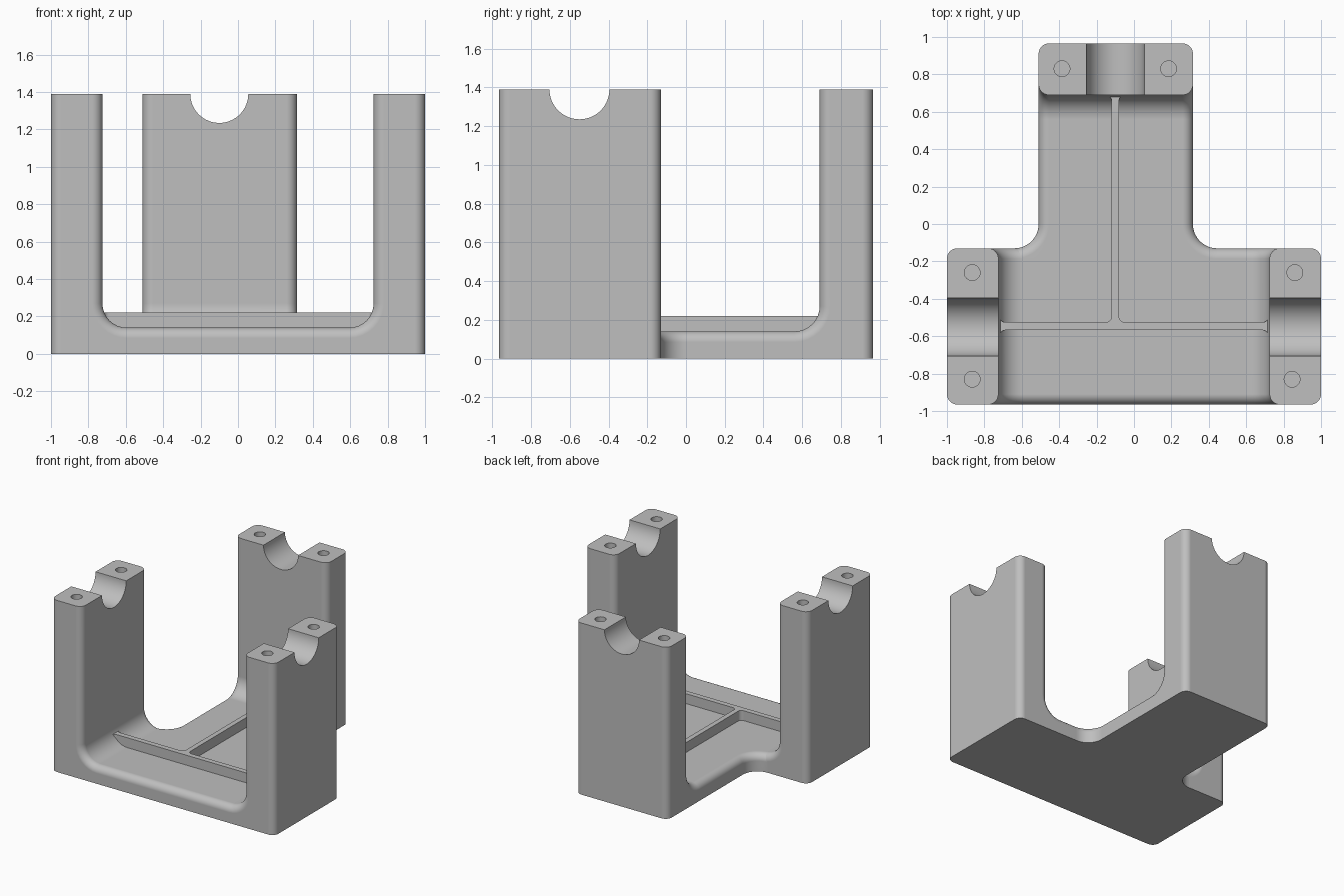
import bpy, bmesh
from math import sin, cos, pi, radians
from mathutils import Matrix

cube = bpy.data.objects.get("Cube")
if cube:
    bpy.data.objects.remove(cube)

TOP, FLOOR, RIB = 1.39, 0.14, 0.22      # heights
ROUND, COVE = 0.055, 0.13               # edge round and inner corner radius
STEPS = 8

metal = bpy.data.materials.new("cast grey")
metal.use_nodes = True
GREY = (0.52, 0.52, 0.52, 1)
metal.diffuse_color = GREY
metal.node_tree.nodes["Principled BSDF"].inputs["Base Color"].default_value = GREY


def make_object(name, bm):
    bmesh.ops.recalc_face_normals(bm, faces=bm.faces)
    mesh = bpy.data.meshes.new(name)
    bm.to_mesh(mesh)
    bm.free()
    mesh.materials.append(metal)
    obj = bpy.data.objects.new(name, mesh)
    bpy.context.collection.objects.link(obj)
    return obj


def loft(name, rings):
    """Skin closed rings of equal length and cap both ends."""
    bm = bmesh.new()
    rows = [[bm.verts.new(p) for p in ring] for ring in rings]
    n = len(rows[0])
    for a, b in zip(rows, rows[1:]):
        for i in range(n):
            j = (i + 1) % n
            bm.faces.new((a[i], a[j], b[j], b[i]))
    bm.faces.new(rows[0])
    bm.faces.new(rows[-1])
    return make_object(name, bm)


def post_profile(outer, inner, d):
    """Post outline with its cove down to the floor, shrunk by d."""
    pts = [(outer - d, 0), (outer - d, TOP), (inner + d, TOP)]
    for k in range(STEPS + 1):
        a = pi / 2 * k / STEPS
        pts.append((inner - COVE + (COVE + d) * cos(a),
                    FLOOR + COVE - (COVE + d) * sin(a)))
    return pts


def rounded_stations(lo, hi):
    """Positions and insets that round both ends of a loft."""
    angles = [pi / 2 * k / STEPS for k in range(STEPS + 1)]
    start = [(lo + ROUND * (1 - cos(a)), ROUND * (1 - sin(a))) for a in angles]
    return start + [(hi + lo - v, d) for v, d in reversed(start)]


def corner_web(name, cx, cy, sx, sy, radius, width, z0, z1, soft):
    """Concave corner fill around a vertical axis; sx, sy point to the corner."""
    section = [(radius, z0)]
    if soft:
        section += [(radius + soft * (1 - cos(a)), z1 - soft * (1 - sin(a)))
                    for a in (pi / 2 * k / STEPS for k in range(STEPS + 1))]
    else:
        section.append((radius, z1))
    section += [(radius + width, z1), (radius + width, z0)]
    count = STEPS * 2
    rings = []
    for k in range(count + 1):
        a = pi / 2 * k / count
        rings.append([(cx + sx * r * cos(a), cy + sy * r * sin(a), z) for r, z in section])
    return loft(name, rings)


def box(name, x0, x1, y0, y1, z0, z1):
    return loft(name, [[(x0, y0, z), (x1, y0, z), (x1, y1, z), (x0, y1, z)] for z in (z0, z1)])


def add_cylinder(bm, center, radius, length, turn=None):
    m = Matrix.Translation(center) @ (turn or Matrix.Identity(4))
    bmesh.ops.create_cone(bm, cap_ends=True, segments=64, radius1=radius,
                          radius2=radius, depth=length, matrix=m)


def cut(obj, bm):
    cutter = make_object("cutter", bm)
    cutter.hide_render = True
    mod = obj.modifiers.new("cut", 'BOOLEAN')
    mod.operation, mod.solver, mod.object = 'DIFFERENCE', 'EXACT', cutter
    bpy.context.view_layer.objects.active = obj
    bpy.ops.object.modifier_apply(modifier=mod.name)
    bpy.data.objects.remove(cutter)


# Cross bar with its two posts
rings = []
for y, d in rounded_stations(-0.965, -0.13):
    half = post_profile(1.0, 0.725, d)
    rings.append([(x, y, z) for x, z in half] + [(-x, y, z) for x, z in reversed(half)])
bar = loft("cross_bar_with_posts", rings)

# Stem with the back post
rings = []
for x, d in rounded_stations(-0.51, 0.315):
    half = post_profile(0.965, 0.69, d)
    rings.append([(x, y, z) for y, z in half] + [(x, -0.4, FLOOR - d), (x, -0.4, 0)])
stem = loft("stem_with_back_post", rings)

# Bearing cradles and bolt holes
HOLE, CRADLE = 0.042, 0.155
bm = bmesh.new()
add_cylinder(bm, (0, -0.55, TOP), CRADLE, 2.4, Matrix.Rotation(pi / 2, 4, 'Y'))
for x, y in ((-0.865, -0.26), (-0.865, -0.83), (0.86, -0.26), (0.845, -0.83)):
    add_cylinder(bm, (x, y, TOP), HOLE, 0.6)
cut(bar, bm)

bm = bmesh.new()
add_cylinder(bm, (-0.1, 0.83, TOP), CRADLE, 0.6, Matrix.Rotation(pi / 2, 4, 'X'))
for x in (-0.385, 0.185):
    add_cylinder(bm, (x, 0.83, TOP), HOLE, 0.6)
cut(stem, bm)

parts = [bar, stem]

# Curved inner corners where the stem meets the bar
parts.append(corner_web("left_corner_web", 0.315 + COVE, -0.13 + COVE, -1, -1,
                        COVE, 0.16, 0, FLOOR, ROUND))
parts.append(corner_web("right_corner_web", -0.51 - COVE, -0.13 + COVE, 1, -1,
                        COVE, 0.16, 0, FLOOR, ROUND))

# Stiffening ribs on the floor
parts.append(box("cross_rib", -0.75, 0.75, -0.568, -0.525, 0.1, RIB))
parts.append(box("stem_rib", -0.12, -0.08, -0.55, 0.72, 0.1, RIB))

# Small fillets at the rib ends
F = 0.03
for side, edge in ((1, -0.08), (-1, -0.12)):
    for sy, y in ((-1, -0.525), (1, 0.688)):
        parts.append(corner_web("stem_rib_fillet", edge + side * F, y - sy * F, -side, sy,
                                F, 0.015, 0.1, RIB, 0))
    for sy, y in ((-1, -0.525), (1, -0.568)):
        parts.append(corner_web("cross_rib_fillet", side * (0.718 - F), y - sy * F, side, sy,
                                F, 0.015, 0.1, RIB, 0))

# Smooth the rounds, keep the flats crisp
bpy.ops.object.select_all(action='DESELECT')
for p in parts:
    p.select_set(True)
bpy.context.view_layer.objects.active = bar
bpy.ops.object.shade_smooth_by_angle(angle=radians(30))
for p in parts:
    mod = p.modifiers.new("flat_normals", 'WEIGHTED_NORMAL')
    mod.keep_sharp = True
